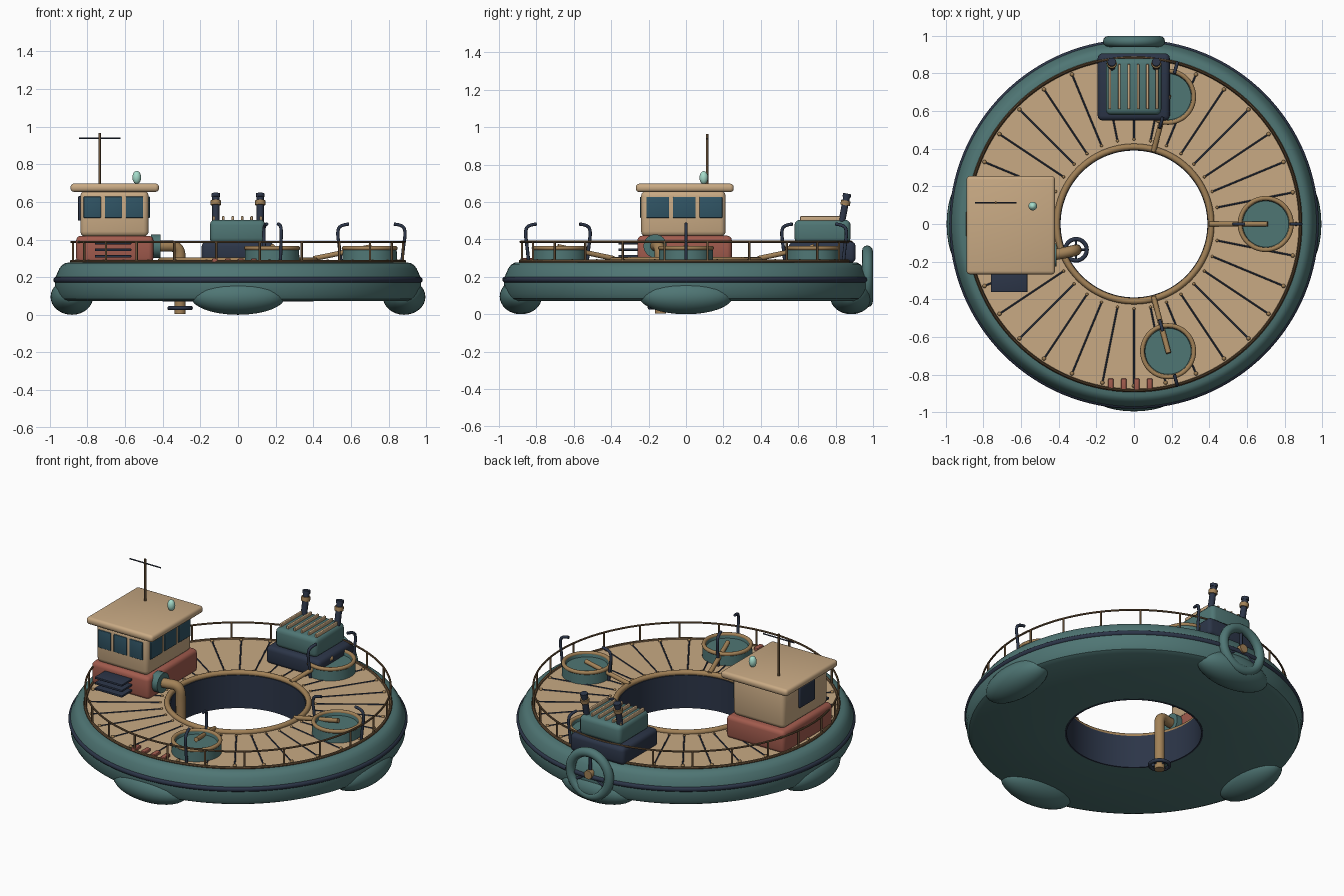
import bpy, bmesh, math
from mathutils import Vector, Matrix

if "Cube" in bpy.data.objects:
    bpy.data.objects.remove(bpy.data.objects["Cube"])


def material(name, rgb):
    m = bpy.data.materials.new(name)
    m.diffuse_color = (*rgb, 1)
    m.use_nodes = True
    m.node_tree.nodes["Principled BSDF"].inputs["Base Color"].default_value = m.diffuse_color
    return m


GREEN = material("sea_green", (.078, .18, .175))
TAN = material("tan", (.58, .40, .23))
NAVY = material("navy", (.025, .036, .065))
RED = material("brick_red", (.36, .105, .075))
BRONZE = material("bronze", (.16, .095, .045))
BRASS = material("brass", (.36, .22, .095))
GLASS = material("glass", (.03, .09, .13))
MINT = material("mint", (.38, .72, .60))


def finish(name, bm, mat):
    bmesh.ops.recalc_face_normals(bm, faces=bm.faces)
    me = bpy.data.meshes.new(name)
    bm.to_mesh(me)
    bm.free()
    ob = bpy.data.objects.new(name, me)
    bpy.context.collection.objects.link(ob)
    me.materials.append(mat)
    bpy.context.view_layer.objects.active = ob
    bpy.ops.object.select_all(action='DESELECT')
    ob.select_set(True)
    bpy.ops.object.shade_smooth_by_angle(angle=math.radians(35))
    return ob


def lathe(name, profile, mat, loc=(0, 0, 0), n=96, closed=False, axis='Z'):
    """Spin an (r, z) profile round z, then optionally tip it onto y."""
    bm = bmesh.new()
    rings = [[bm.verts.new((r * math.cos(2 * math.pi * i / n), r * math.sin(2 * math.pi * i / n), z))
              for i in range(n)] for r, z in profile]
    pairs = list(zip(rings, rings[1:])) + ([(rings[-1], rings[0])] if closed else [])
    for a, b in pairs:
        for i in range(n):
            j = (i + 1) % n
            bm.faces.new((a[i], a[j], b[j], b[i]))
    bmesh.ops.remove_doubles(bm, verts=bm.verts, dist=1e-5)
    rot = {'Z': Matrix(), 'Y': Matrix.Rotation(math.pi / 2, 4, 'X'),
           'X': Matrix.Rotation(math.pi / 2, 4, 'Y')}[axis]
    bm.transform(Matrix.Translation(loc) @ rot)
    return finish(name, bm, mat)


def ring(name, R, r, mat, loc, n=96, axis='Z', m=12):
    prof = [(R + r * math.cos(2 * math.pi * k / m), r * math.sin(2 * math.pi * k / m)) for k in range(m)]
    return lathe(name, prof, mat, loc, n, True, axis)


def box(name, lo, hi, mat, bevel=0.0, angle=0):
    bm = bmesh.new()
    bmesh.ops.create_cube(bm, size=1)
    size = [b - a for a, b in zip(lo, hi)]
    bmesh.ops.scale(bm, vec=size, verts=bm.verts)
    if bevel:
        bmesh.ops.bevel(bm, geom=bm.edges[:], offset=bevel, segments=3, profile=.5, affect='EDGES')
    bm.transform(Matrix.Rotation(angle, 4, 'Z') @
                 Matrix.Translation([(a + b) / 2 for a, b in zip(lo, hi)]))
    return finish(name, bm, mat)


def ellipsoid(name, loc, radii, mat, angle=0):
    bm = bmesh.new()
    bmesh.ops.create_uvsphere(bm, u_segments=32, v_segments=16, radius=1)
    bm.transform(Matrix.Rotation(angle, 4, 'Z') @ Matrix.Translation(loc) @ Matrix.Diagonal((*radii, 1)))
    return finish(name, bm, mat)


def tube(name, paths, r, mat, smooth=False, res=3):
    """Round bars along one or more point paths, turned into one mesh."""
    cu = bpy.data.curves.new(name, 'CURVE')
    cu.dimensions = '3D'
    cu.bevel_depth, cu.bevel_resolution, cu.use_fill_caps = r, res, True
    for pts in paths:
        sp = cu.splines.new('NURBS' if smooth else 'POLY')
        sp.points.add(len(pts) - 1)
        for p, c in zip(sp.points, pts):
            p.co = (*c, 1)
        if smooth:
            sp.order_u, sp.use_endpoint_u, sp.resolution_u = 3, True, 6
    ob = bpy.data.objects.new(name, cu)
    bpy.context.collection.objects.link(ob)
    cu.materials.append(mat)
    bpy.ops.object.select_all(action='DESELECT')
    ob.select_set(True)
    bpy.context.view_layer.objects.active = ob
    bpy.ops.object.convert(target='MESH')
    bpy.ops.object.shade_smooth_by_angle(angle=math.radians(50))
    return ob


def polar(r, a, z):
    return (r * math.cos(a), r * math.sin(a), z)


# Ring hull, inner wall, deck and trims
lathe("hull", [(.395, .072), (.93, .072), (.955, .085), (.968, .11), (.974, .175), (.97, .20),
               (.95, .245), (.935, .265), (.915, .276), (.88, .278), (.395, .278)], GREEN, closed=True, n=128)
lathe("well_wall", [(.39, .07), (.40, .07), (.40, .28), (.39, .28)], NAVY, closed=True)
lathe("deck", [(.40, .274), (.885, .274), (.885, .283), (.40, .283)], TAN, closed=True, n=128)
ring("rub_strake", .966, .016, NAVY, (0, 0, .185), 128)
ring("well_coaming", .41, .017, BRASS, (0, 0, .288))
ring("deck_edge", .885, .009, BRONZE, (0, 0, .283), 128, m=8)

# Deck seams with studs, 32 around
seams = [2 * math.pi * i / 32 for i in range(32)]
tube("deck_seams", [[polar(.45, a, .283), polar(.86, a, .283)] for a in seams], .0045, NAVY, res=1)
bm = bmesh.new()
for a in seams:
    for r, s in ((.45, .008), (.86, .011)):
        bmesh.ops.create_uvsphere(bm, u_segments=10, v_segments=6, radius=s,
                                  matrix=Matrix.Translation(polar(r, a, .284)))
finish("deck_studs", bm, BRASS)

# Railing
ring("top_rail", .885, .006, BRONZE, (0, 0, .387), 128, m=8)
tube("rail_posts", [[polar(.885, 2 * math.pi * (i + .5) / 24, .275), polar(.885, 2 * math.pi * (i + .5) / 24, .387)]
                    for i in range(24)], .006, BRONZE, res=2)

# Floats at the four quarters
for i in range(4):
    ellipsoid(f"float_{i + 1}", (.883, 0, .095), (.113, .25, .095), GREEN, i * math.pi / 2)

# Wheelhouse
box("cabin_base", (-.86, -.26, .275), (-.45, .245, .42), RED, .025)
box("cabin_upper", (-.838, -.24, .415), (-.475, .212, .66), TAN, .028)
box("cabin_roof", (-.89, -.268, .653), (-.42, .255, .698), TAN, .018)
for i in range(3):
    x = -.82 + i * .112
    box(f"front_window_{i + 1}", (x, -.246, .515), (x + .092, -.225, .628), GLASS, .004)
    y = -.212 + i * .142
    box(f"side_window_{i + 1}", (-.49, y, .515), (-.468, y + .122, .628), GLASS, .004)
    z = .304 + i * .035
    box(f"front_louver_{i + 1}", (-.76, -.362, z), (-.567, -.25, z + .013), NAVY, .003)
box("cabin_door", (-.85, -.09, .50), (-.82, .06, .63), NAVY, .005)
tube("mast", [[(-.735, .113, .69), (-.735, .113, .965)]], .0065, BRONZE)
tube("mast_crossbar", [[(-.845, .113, .938), (-.625, .113, .938)]], .004, NAVY)
ellipsoid("signal_lamp", (-.538, .095, .73), (.023, .023, .035), MINT)

# Suction pipe dropping through the well
lathe("pipe_flange", [(0, -.025), (.062, -.025), (.062, .025), (0, .025)], GREEN, (-.438, -.165, .365), 32, axis='X')
tube("suction_pipe", [[(-.45, -.165, .365), (-.40, -.16, .365), (-.31, -.14, .365), (-.308, -.137, .26),
                       (-.308, -.137, .1), (-.308, -.137, .005)]], .03, BRASS, True, 5)
ring("pipe_collar", .057, .011, NAVY, (-.308, -.137, .036), 32)
tube("collar_spokes", [[(-.365, -.137, .036), (-.25, -.137, .036)], [(-.308, -.194, .036), (-.308, -.08, .036)]],
     .006, NAVY)

# Engine housing with cooling bars and exhausts
box("engine_base", (-.193, .55, .275), (.19, .907, .388), NAVY, .025)
box("engine_block", (-.15, .58, .38), (.145, .88, .505), GREEN, .028)
for i in range(6):
    x = -.128 + i * .05
    box(f"cooling_bar_{i + 1}", (x - .007, .61, .495), (x + .007, .85, .524), TAN, .004)
for s, side in ((-1, "left"), (1, "right")):
    def at(t):
        return (s * .118, .832 + .03 * t, .49 + .155 * t)
    tube(f"{side}_exhaust", [[at(0), at(1)]], .019, NAVY)
    tube(f"{side}_exhaust_collar", [[at(.6), at(.76)]], .027, BRASS)
    tube(f"{side}_exhaust_cap", [[at(.88), at(1)]], .023, NAVY)

# Stern wheel
ring("stern_wheel", .136, .029, GREEN, (0, .97, .203), 48, 'Y')
tube("wheel_spokes", [[(0, .965, .203), (.135 * math.cos(a), .965, .203 + .135 * math.sin(a))]
                      for a in (math.pi / 2, math.pi * 7 / 6, math.pi * 11 / 6)], .01, NAVY)
tube("wheel_hub", [[(0, .90, .203), (0, .992, .203)]], .028, BRASS)

# Three sorting tubs with chute and paired davits
for k, deg in enumerate((0, -75, 75)):
    a = math.radians(deg)
    c = polar(.70, a, 0)
    lathe(f"tub_{k + 1}", [(0, .335), (.122, .335), (.126, .354), (.143, .354), (.146, .275), (0, .275)],
          GREEN, c, 48)
    ring(f"tub_rim_{k + 1}", .137, .012, BRASS, (c[0], c[1], .354), 48)
    tube(f"tub_chute_{k + 1}", [[polar(.40, a, .298), polar(.71, a, .362)]], .014, BRASS)
    for r, d, part in ((.535, 1, "inner"), (.883, -1, "outer")):
        tube(f"{part}_davit_{k + 1}", [[polar(r + d * .012, a, .28), polar(r + d * .004, a, .36),
                                        polar(r - d * .008, a, .44), polar(r + d * .008, a, .478),
                                        polar(r + d * .055, a, .482)]], .009, NAVY, True)

# Red deck cleats at the bow
for i in range(4):
    x = -.123 + i * .069
    box(f"bow_cleat_{i + 1}", (x - .014, -.885, .278), (x + .014, -.822, .30), RED, .004)
